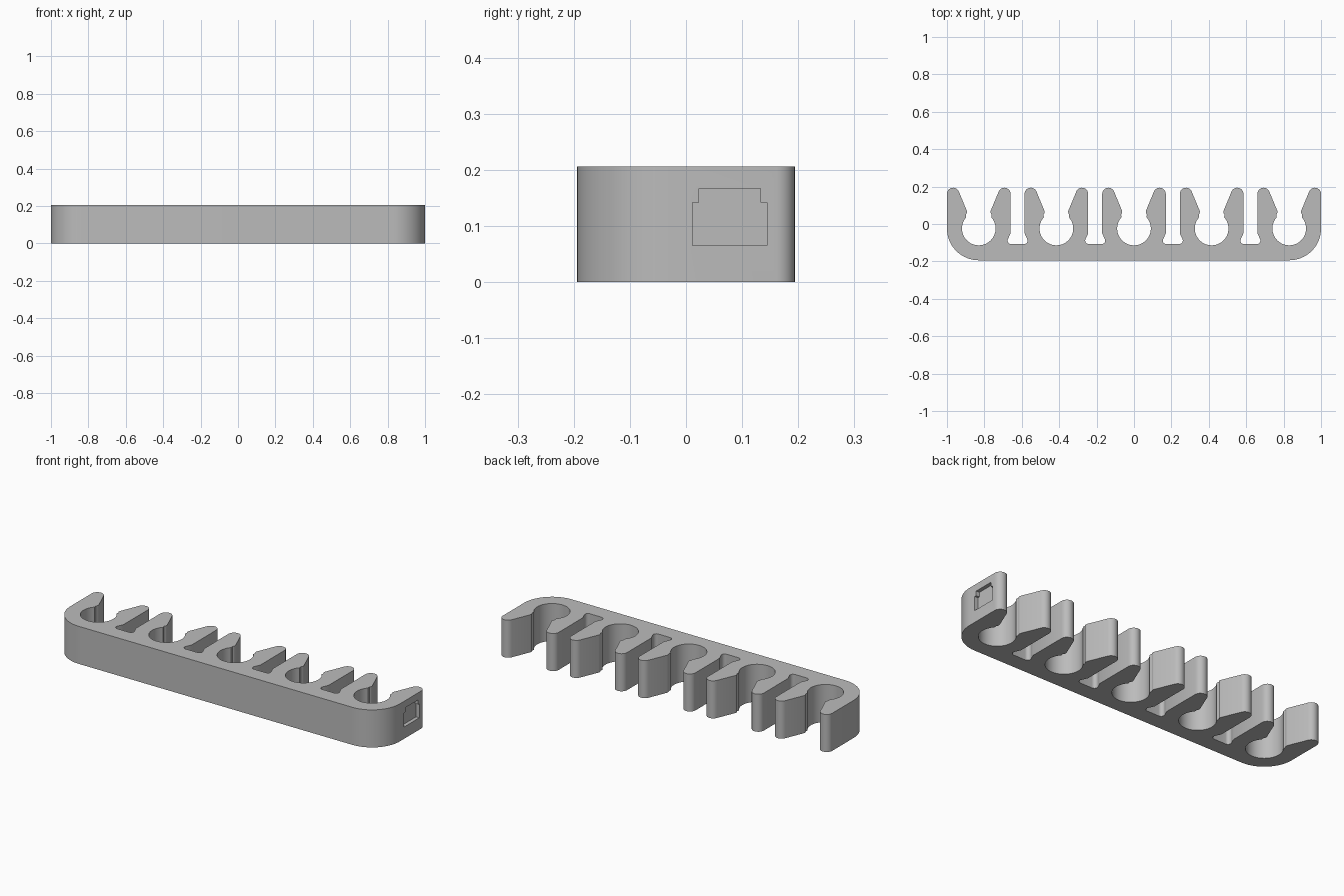
import bpy
import bmesh
from math import radians, cos, sin

if "Cube" in bpy.data.objects:
    bpy.data.objects.remove(bpy.data.objects["Cube"], do_unlink=True)

PITCH, HALF, HEIGHT, CLIPS = 0.415, 0.17, 0.206, 5
BORE_Y = -0.024

grey = bpy.data.materials.new("plain grey")
grey.use_nodes = True
grey.diffuse_color = (0.5, 0.5, 0.5, 1)
grey.node_tree.nodes["Principled BSDF"].inputs["Base Color"].default_value = (0.5, 0.5, 0.5, 1)


def arc(cx, cy, r, start, end, steps):
    angles = [radians(start + (end - start) * i / steps) for i in range(steps + 1)]
    return [(cx + r * cos(a), cy + r * sin(a)) for a in angles]


def mirrored(points):
    return [(-x, y) for x, y in reversed(points)]


def shifted(points, dx):
    return [(x + dx, y) for x, y in points]


def prism(name, corners, offset):
    """Extrude a closed polygon along an offset."""
    bm = bmesh.new()
    face = bm.faces.new([bm.verts.new(c) for c in corners])
    result = bmesh.ops.extrude_face_region(bm, geom=[face])
    moved = [v for v in result["geom"] if isinstance(v, bmesh.types.BMVert)]
    bmesh.ops.translate(bm, verts=moved, vec=offset)
    bmesh.ops.recalc_face_normals(bm, faces=bm.faces)
    mesh = bpy.data.meshes.new(name)
    bm.to_mesh(mesh)
    bm.free()
    mesh.materials.append(grey)
    obj = bpy.data.objects.new(name, mesh)
    bpy.context.collection.objects.link(obj)
    return obj


# Clip outline: rounded prong tip, pinched neck, round bore
prong = arc(0.137, 0.161, 0.033, 0, 160, 12) + arc(0.083, 0.065, 0.02, 160, 225, 6)
bore = arc(0, BORE_Y, 0.09, 42, -222, 40)
clip = prong + bore + mirrored(prong)

# Slot between clips, with rounded relief at its foot
slot_foot = [(-HALF, -0.05)] + arc(-0.172, -0.089, 0.018, 30, -90, 8)
next_foot = shifted(mirrored(slot_foot), -PITCH)

# Whole holder outline, run round the back edge and then clip by clip
reach = PITCH * (CLIPS - 1) / 2
outline = arc(-reach, BORE_Y, HALF, 180, 270, 20) + arc(reach, BORE_Y, HALF, 270, 360, 20)
for i in range(CLIPS):
    x = reach - i * PITCH
    outline += shifted(clip, x)
    if i < CLIPS - 1:
        outline += shifted(slot_foot + next_foot, x)
holder = prism("clip_holder", [(x, y, 0) for x, y in outline], (0, 0, HEIGHT))

# Shallow stepped pocket in the left end
pocket = [(0.012, 0.065), (0.144, 0.065), (0.144, 0.142), (0.133, 0.142),
          (0.133, 0.167), (0.023, 0.167), (0.023, 0.142), (0.012, 0.142)]
cutter = prism("pocket_cutter", [(0.98, y, z) for y, z in pocket], (0.1, 0, 0))
cutter.hide_render = True
cut = holder.modifiers.new("pocket", "BOOLEAN")
cut.operation = "DIFFERENCE"
cut.solver = "EXACT"
cut.object = cutter

bpy.context.view_layer.objects.active = holder
holder.select_set(True)
cutter.select_set(False)
bpy.ops.object.modifier_apply(modifier=cut.name)
bpy.data.objects.remove(cutter, do_unlink=True)
bpy.ops.object.shade_smooth_by_angle(angle=radians(30))
